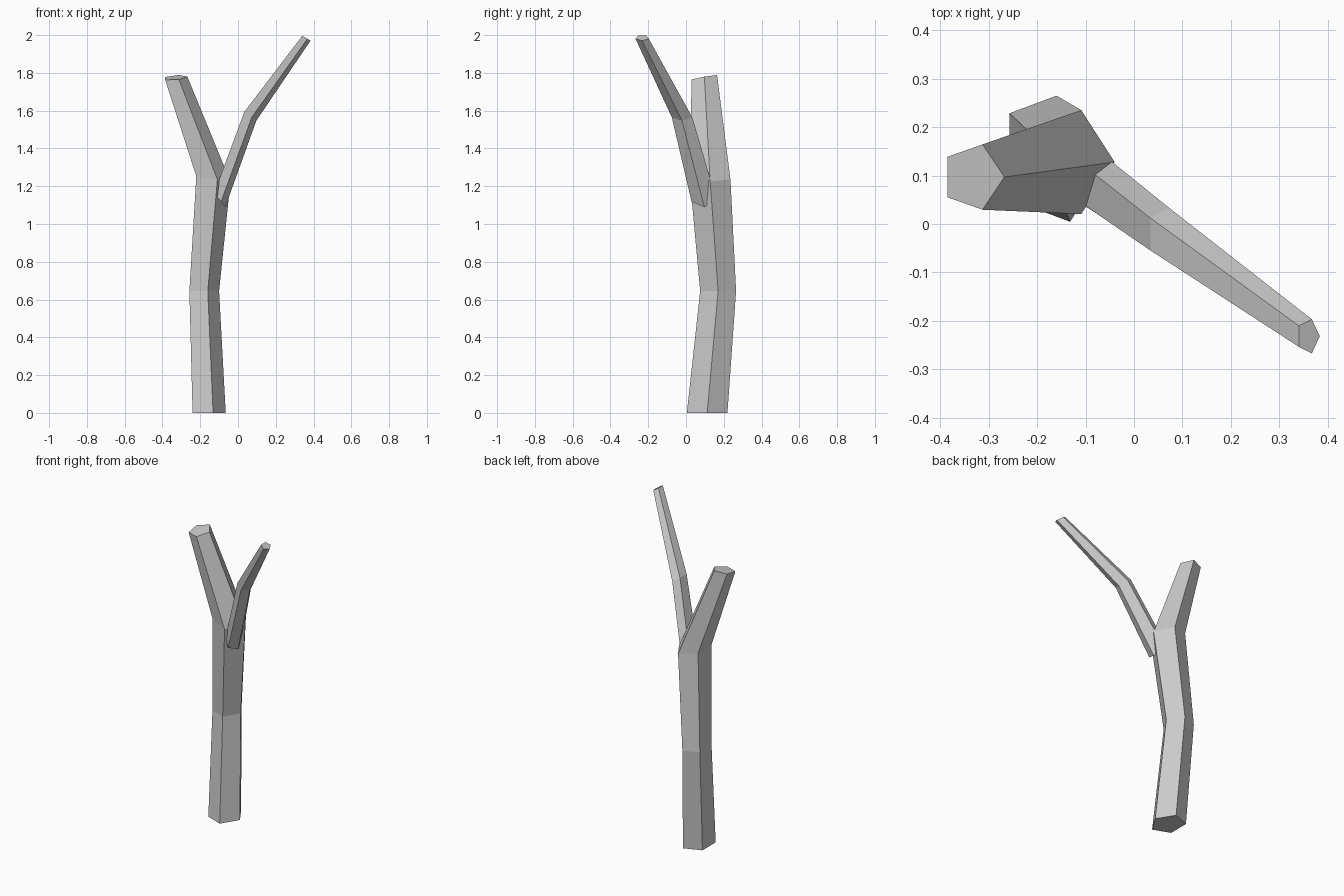
import bpy
import bmesh
from math import cos, sin, tau
from mathutils import Vector

SIDES = 5

default_cube = bpy.data.objects.get("Cube")
if default_cube:
    bpy.data.objects.remove(default_cube, do_unlink=True)

# Single plain grey for the whole tree
bark = bpy.data.materials.new("bark_grey")
bark.use_nodes = True
bark.diffuse_color = (0.6, 0.6, 0.6, 1)
bark.node_tree.nodes["Principled BSDF"].inputs["Base Color"].default_value = bark.diffuse_color


def ring(bm, centre, radius_x, radius_y, tilt_x=0, tilt_y=0):
    """Five-sided cross-section, sheared in z by the tilt slopes."""
    verts = []
    for i in range(SIDES):
        dx = radius_x * cos(tau * i / SIDES)
        dy = radius_y * sin(tau * i / SIDES)
        offset = Vector((dx, dy, tilt_x * dx + tilt_y * dy))
        verts.append(bm.verts.new(Vector(centre) + offset))
    return verts


def limb(name, sections):
    """Flat-sided capped tube through a list of cross-sections."""
    bm = bmesh.new()
    rings = [ring(bm, *section) for section in sections]
    for low, high in zip(rings, rings[1:]):
        for i in range(SIDES):
            j = (i + 1) % SIDES
            bm.faces.new((low[i], low[j], high[j], high[i]))
    bm.faces.new(rings[0][::-1])
    bm.faces.new(rings[-1])
    bmesh.ops.recalc_face_normals(bm, faces=bm.faces[:])
    mesh = bpy.data.meshes.new(name)
    bm.to_mesh(mesh)
    bm.free()
    mesh.materials.append(bark)
    obj = bpy.data.objects.new(name, mesh)
    bpy.context.scene.collection.objects.link(obj)
    return obj


# Bent trunk, ending in the thick upper limb
limb("trunk", [
    ((-0.162, 0.112, 0), 0.097, 0.113),
    ((-0.187, 0.17, 0.645), 0.087, 0.1),
    ((-0.14, 0.128, 1.24), 0.1, 0.113, -0.15),
    ((-0.333, 0.097, 1.775), 0.065, 0.071, 0.08, 0.18),
])

# Thin side branch, rooted inside the trunk
limb("side_branch", [
    ((-0.1, 0.097, 1.13), 0.033, 0.071, -1.2),
    ((0.062, -0.021, 1.573), 0.035, 0.057, -0.75),
    ((0.36, -0.232, 1.985), 0.024, 0.037, -0.6),
])
